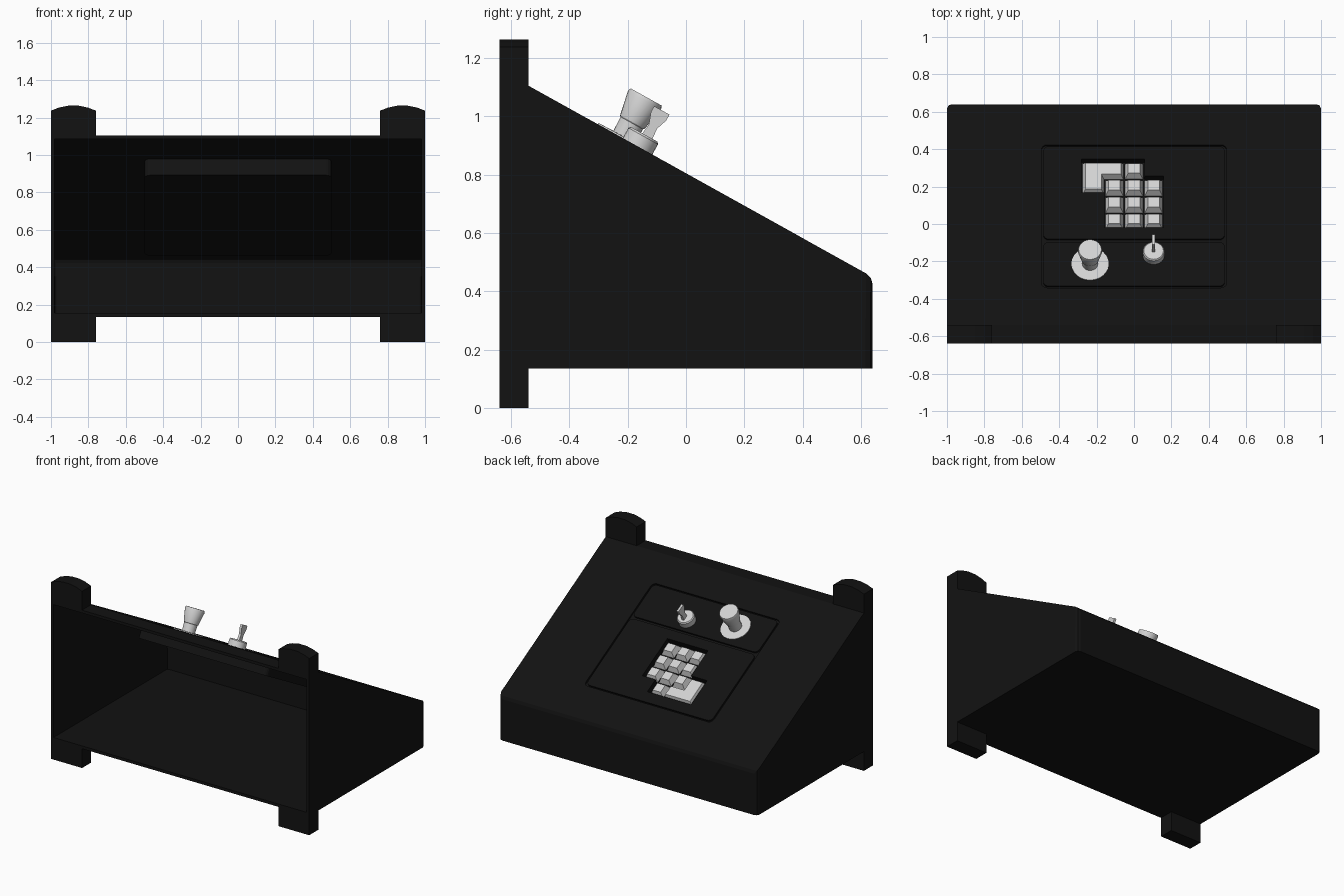
import bpy, bmesh, math
from mathutils import Matrix, Vector

if "Cube" in bpy.data.objects:
    bpy.data.objects.remove(bpy.data.objects["Cube"], do_unlink=True)


def material(name, value):
    m = bpy.data.materials.new(name)
    m.use_nodes = True
    colour = (value, value, value, 1)
    m.diffuse_color = colour
    m.node_tree.nodes["Principled BSDF"].inputs["Base Color"].default_value = colour
    return m


BLACK = material("matte black", 0.006)
GREY = material("light grey", 0.65)

# Frame of the sloping face: x across, y down the slope, z outward
SLOPE = 0.556
FACE = Matrix.Translation((0, 0, 0.805)) @ Matrix.Rotation(-math.atan(SLOPE), 4, "X")


def add_object(name, bm, mat, matrix=None):
    bmesh.ops.recalc_face_normals(bm, faces=bm.faces)
    me = bpy.data.meshes.new(name)
    bm.to_mesh(me)
    bm.free()
    me.materials.append(mat)
    ob = bpy.data.objects.new(name, me)
    bpy.context.collection.objects.link(ob)
    if matrix:
        ob.matrix_world = matrix
    return ob


def prism(points, low, high, inset=0.0):
    """Extrude an outline from low to high, optionally tapering the top."""
    bm = bmesh.new()
    bottom = bm.faces.new([bm.verts.new((x, y, low)) for x, y in points])
    bm.normal_update()
    if bottom.normal.z < 0:
        bottom.normal_flip()
    top = bmesh.ops.extrude_face_region(bm, geom=[bottom])["geom"]
    verts = [g for g in top if isinstance(g, bmesh.types.BMVert)]
    loop = [Vector((x, y)) for x, y in points]
    n = len(loop)
    bm.verts.ensure_lookup_table()
    for v in verts:
        i = min(range(n), key=lambda k: (loop[k] - v.co.xy).length)
        a = (loop[i] - loop[i - 1]).normalized()
        b = (loop[(i + 1) % n] - loop[i]).normalized()
        if inset:
            v.co.xy += inset * (Vector((-a.y, a.x)) + Vector((-b.y, b.x)))
        v.co.z = high
    if bottom not in [g for g in top] and not bottom.is_valid:
        bm.normal_update()
    return bm


def rectangle(x0, x1, y0, y1):
    return [(x0, y0), (x1, y0), (x1, y1), (x0, y1)]


def rounded(x0, x1, y0, y1, r=0.03, steps=4):
    centres = [(x1 - r, y1 - r), (x0 + r, y1 - r), (x0 + r, y0 + r), (x1 - r, y0 + r)]
    return [(cx + r * math.cos(a), cy + r * math.sin(a))
            for q, (cx, cy) in enumerate(centres)
            for a in [(q + k / steps) * math.pi / 2 for k in range(steps + 1)]]


def cut(ob, cutter):
    mod = ob.modifiers.new("cut", "BOOLEAN")
    mod.operation = "DIFFERENCE"
    mod.solver = "EXACT"
    mod.object = cutter


def lathe(name, profile, x, y, sides=24):
    bm = bmesh.new()
    rings = [[bm.verts.new((r * math.cos(k * math.tau / sides),
                            r * math.sin(k * math.tau / sides), z))
              for k in range(sides)] for r, z in profile]
    for lo, hi in zip(rings, rings[1:]):
        for k in range(sides):
            j = (k + 1) % sides
            bm.faces.new((lo[k], lo[j], hi[j], hi[k]))
    bm.faces.new(rings[0][::-1])
    bm.faces.new(rings[-1])
    return add_object(name, bm, GREY, FACE @ Matrix.Translation((x, y, 0)))


# Maps outline (a, b) and depth c to world y, z and x
SIDEWAYS = Matrix(((0, 0, 1, 0), (1, 0, 0, 0), (0, 1, 0, 0), (0, 0, 0, 1)))
# Maps outline (a, b) and depth c to world x, z and -y
UPRIGHT = Matrix.Rotation(math.pi / 2, 4, "X")

# Wedge housing: chamfered at the back, open at the front
bm = prism([(-0.64, 0.135), (0.64, 0.135), (0.64, 0.449), (-0.54, 1.105), (-0.64, 1.105)], -1, 1)
bm.transform(SIDEWAYS)
bmesh.ops.recalc_face_normals(bm, faces=bm.faces)
back_edges = [e for e in bm.edges if all(v.co.y > 0.63 for v in e.verts)
              and any(v.co.z > 0.2 for v in e.verts)]
bmesh.ops.bevel(bm, geom=back_edges, offset=0.025, segments=2, profile=0.5, affect="EDGES")
bm.normal_update()
front = [f for f in bm.faces if f.normal.y < -0.9]
bmesh.ops.delete(bm, geom=front, context="FACES_ONLY")
housing = add_object("housing", bm, BLACK)
shell = housing.modifiers.new("wall", "SOLIDIFY")
shell.thickness = 0.02
shell.offset = -1
shell.use_even_offset = True

# Rounded tabs above and feet below the front corners
for side, word in ((-1, "right"), (1, "left")):
    arc = [(side * (0.88 + 0.12 * t), 1.265 - 0.028 * t * t)
           for t in (1, 0.65, 0.25, -0.25, -0.65, -1)]
    tab = prism([(side * 0.76, 1.09), (side * 1.0, 1.09)] + arc, 0.54, 0.64)
    add_object(word + "_top_tab", tab, BLACK, UPRIGHT)
    foot = prism(rectangle(side * 0.88 - 0.12, side * 0.88 + 0.12, 0, 0.137), 0.54, 0.64)
    add_object(word + "_foot", foot, BLACK, UPRIGHT)

# Control tray set into the sloping face, with two panels divided by grooves
tray = add_object("control_tray", prism(rounded(-0.5, 0.5, -0.395, 0.49), -0.12, -0.012), BLACK, FACE)
main_panel = add_object("keypad_panel", prism(rounded(-0.485, 0.485, -0.092, 0.475), -0.02, 0), BLACK, FACE)
add_object("switch_panel", prism(rounded(-0.485, 0.485, -0.38, -0.11), -0.02, 0), BLACK, FACE)
opening = add_object("opening_cutter", prism(rounded(-0.495, 0.495, -0.39, 0.485), -0.05, 0.05), BLACK, FACE)
well = add_object("keypad_cutter", prism(
    [(-0.158, -0.022), (0.158, -0.022), (0.158, 0.295), (0.056, 0.295),
     (0.056, 0.398), (-0.282, 0.398), (-0.282, 0.193), (-0.158, 0.193)], -0.04, 0.05), BLACK, FACE)
cut(housing, opening)
cut(tray, well)
cut(main_panel, well)

# Bake the cuts, then discard the cutters
bpy.context.view_layer.update()
graph = bpy.context.evaluated_depsgraph_get()
for ob in (housing, tray, main_panel):
    baked = bpy.data.meshes.new_from_object(ob.evaluated_get(graph))
    ob.modifiers.clear()
    ob.data = baked
for helper in (opening, well):
    bpy.data.objects.remove(helper, do_unlink=True)

# Tapered keys in the recess
for col in (-1, 0, 1):
    for row in range(4 if col == 0 else 3):
        x, y = col * 0.105, 0.034 + row * 0.103
        outline = rectangle(x - 0.048, x + 0.048, y - 0.047, y + 0.047)
        add_object("key", prism(outline, -0.041, -0.003, 0.017), GREY, FACE)
corner_key = [(-0.275, 0.2), (-0.16, 0.2), (-0.16, 0.293),
              (-0.055, 0.293), (-0.055, 0.391), (-0.275, 0.391)]
add_object("corner_key", prism(corner_key, -0.041, -0.003, 0.015), GREY, FACE)

# Flared push knob on a thin collar
knob = lathe("push_knob", [(0.1, -0.01), (0.1, 0.005), (0.042, 0.006), (0.044, 0.06), (0.048, 0.064),
                           (0.065, 0.15), (0.061, 0.162)], -0.235, -0.246)

# Toggle switch: round base with a flat flared lever
base = lathe("toggle_base", [(0.058, -0.01), (0.058, 0.04), (0.052, 0.047)], 0.105, -0.19)
lever = prism([(-0.02, 0.04), (0.02, 0.04), (0.016, 0.085), (0.03, 0.125),
               (0.03, 0.148), (-0.03, 0.148), (-0.03, 0.125), (-0.016, 0.085)], -0.008, 0.008)
lever.transform(SIDEWAYS)
add_object("toggle_lever", lever, GREY, FACE @ Matrix.Translation((0.105, -0.177, 0)))

# Smooth shading on the turned parts, keeping their edges sharp
for ob in bpy.context.selected_objects:
    ob.select_set(False)
for ob in (knob, base):
    ob.select_set(True)
bpy.context.view_layer.objects.active = knob
bpy.ops.object.shade_smooth_by_angle(angle=math.radians(30))
